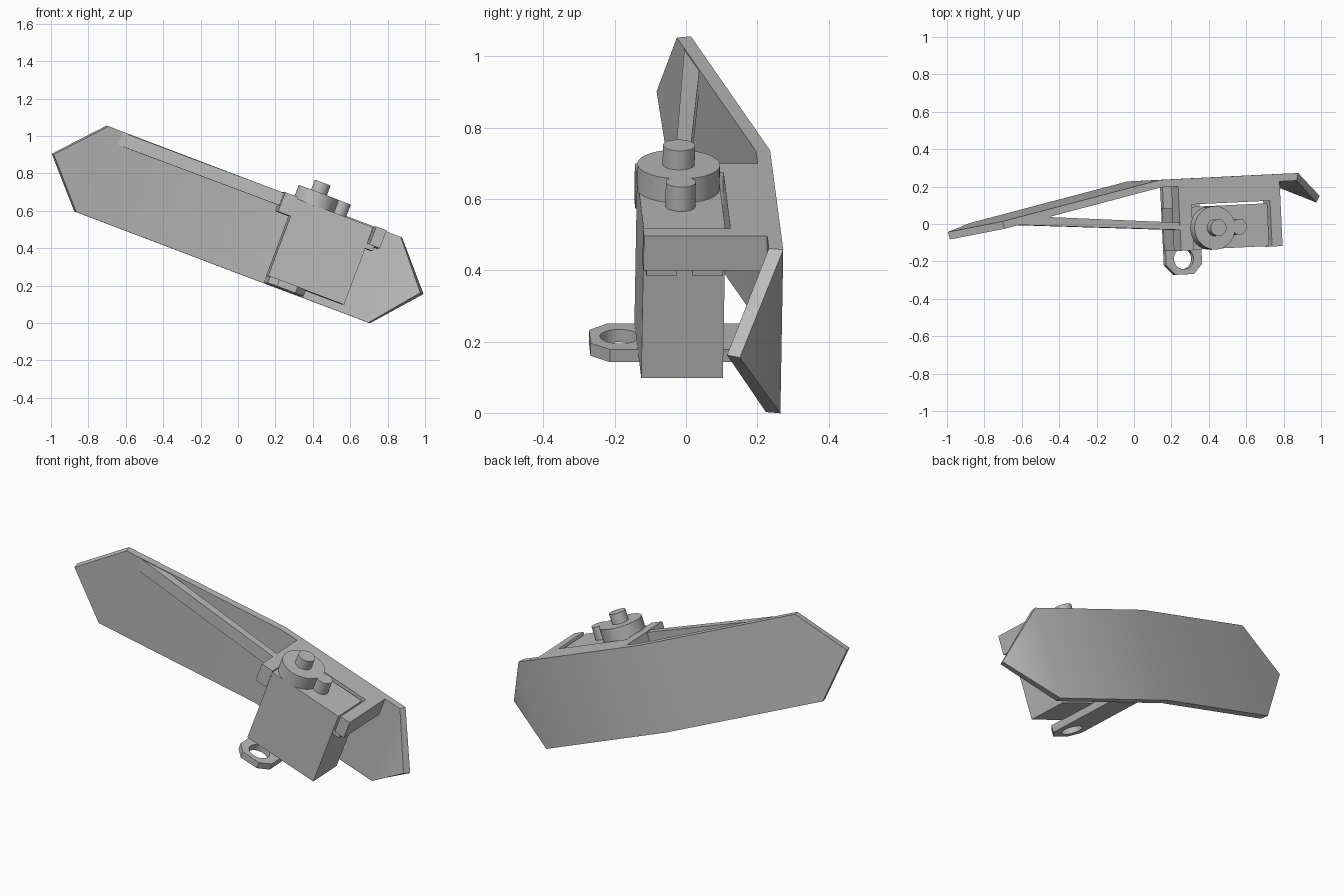
import bpy, bmesh, math
from mathutils import Matrix

cube = bpy.data.objects.get("Cube")
if cube:
    bpy.data.objects.remove(cube, do_unlink=True)

grey = bpy.data.materials.new("plain grey")
grey.use_nodes = True
COLOUR = (0.5, 0.5, 0.5, 1)
grey.diffuse_color = COLOUR
grey.node_tree.nodes["Principled BSDF"].inputs["Base Color"].default_value = COLOUR

# the whole assembly leans about y, then turns a little about z
POSE = (Matrix.Rotation(math.radians(2.7), 4, 'Z') @ Matrix.Translation((0, 0, 0.53))
        @ Matrix.Rotation(math.radians(20.6), 4, 'Y'))


def shade(obj):
    bpy.ops.object.select_all(action='DESELECT')
    obj.select_set(True)
    bpy.context.view_layer.objects.active = obj
    bpy.ops.object.shade_smooth_by_angle(angle=math.radians(38))


def finish(name, bm):
    bmesh.ops.recalc_face_normals(bm, faces=bm.faces[:])
    bm.transform(POSE)
    mesh = bpy.data.meshes.new(name)
    bm.to_mesh(mesh)
    bm.free()
    mesh.materials.append(grey)
    obj = bpy.data.objects.new(name, mesh)
    bpy.context.collection.objects.link(obj)
    shade(obj)
    return obj


def prism(name, outline, low, high):
    """Extrude an (x, y) outline upward from low to high."""
    bm = bmesh.new()
    face = bm.faces.new([bm.verts.new((x, y, low)) for x, y in outline])
    top = bmesh.ops.extrude_face_region(bm, geom=[face])["geom"]
    bmesh.ops.translate(bm, vec=(0, 0, high - low),
                        verts=[v for v in top if isinstance(v, bmesh.types.BMVert)])
    # the extrusion leaves the starting face in place as the underside
    if not face.is_valid:
        bm.faces.ensure_lookup_table()
    bmesh.ops.holes_fill(bm, edges=[e for e in bm.edges if e.is_boundary])
    return finish(name, bm)


def box(name, x0, x1, y0, y1, z0, z1):
    return prism(name, [(x0, y0), (x1, y0), (x1, y1), (x0, y1)], z0, z1)


def disc(name, x, y, radius, low, high):
    ring = [(x + radius * math.cos(i * math.tau / 40), y + radius * math.sin(i * math.tau / 40))
            for i in range(40)]
    return prism(name, ring, low, high)


# folded hexagonal cover: stations of (x, back y, front dx, front dy, half height)
stations = [(-1.065, 0.004, 0.01, -0.04, 0), (-0.842, 0.047, 0.01, -0.04, 0.245),
            (0.067, 0.229, 0.005, -0.04, 0.245), (0.858, 0.231, -0.01, -0.04, 0.245),
            (1.066, 0.104, -0.02, -0.035, 0)]
bm = bmesh.new()
layers = []
for side in (0, 1):
    rows = []
    for x, y, dx, dy, half in stations:
        heights = (-half, half) if half else (0,)
        rows.append([bm.verts.new((x + side * dx, y + side * dy, h)) for h in heights])
    for a, b in zip(rows, rows[1:]):
        bm.faces.new(a + b[::-1])
    layers.append([r[0] for r in rows] + [r[-1] for r in rows[-2:0:-1]])
back, front = layers
for i in range(len(back)):
    j = (i + 1) % len(back)
    bm.faces.new((back[i], back[j], front[j], front[i]))
finish("cover_plate", bm)

# slim strut along the top, from the plate tip to the motor holder
prism("top_strut", [(-0.83, 0.03), (0.24, -0.048), (0.24, -0.01), (-0.59, 0.06), (-0.8, 0.04)],
      0.17, 0.241)

# motor holder
box("holder_back", 0.17, 0.75, 0.09, 0.215, 0.14, 0.245)
box("holder_left", 0.17, 0.242, -0.155, 0.1, 0.135, 0.245)
box("holder_right", 0.69, 0.75, -0.155, 0.1, 0.142, 0.245)
for name, y in (("front", -0.145), ("rear", -0.015)):
    box("ear_" + name, 0.67, 0.72, y, y + 0.085, 0.115, 0.145)

# motor body, output boss and shaft
box("motor_case", 0.242, 0.677, -0.152, 0.077, -0.207, 0.235)
disc("gear_cover", 0.345, -0.041, 0.116, 0.23, 0.308)
disc("gear_cover_boss", 0.485, -0.041, 0.042, 0.23, 0.308)
box("gear_cover_neck", 0.4, 0.485, -0.071, -0.011, 0.23, 0.308)
disc("output_shaft", 0.345, -0.041, 0.045, 0.3, 0.365)

# eyelet arm under the motor
arm = prism("eyelet_arm", [(0.25, 0.215), (0.25, -0.23), (0.3, -0.282), (0.405, -0.282),
                           (0.455, -0.23), (0.455, 0.215)], -0.243, -0.205)
cutter = disc("eyelet_cutter", 0.352, -0.198, 0.056, -0.3, -0.15)
cutter.hide_render = True
cut = arm.modifiers.new("eyelet", 'BOOLEAN')
cut.operation = 'DIFFERENCE'
cut.solver = 'EXACT'
cut.object = cutter
bpy.context.view_layer.objects.active = arm
bpy.ops.object.modifier_apply(modifier=cut.name)
bpy.data.objects.remove(cutter, do_unlink=True)
shade(arm)
